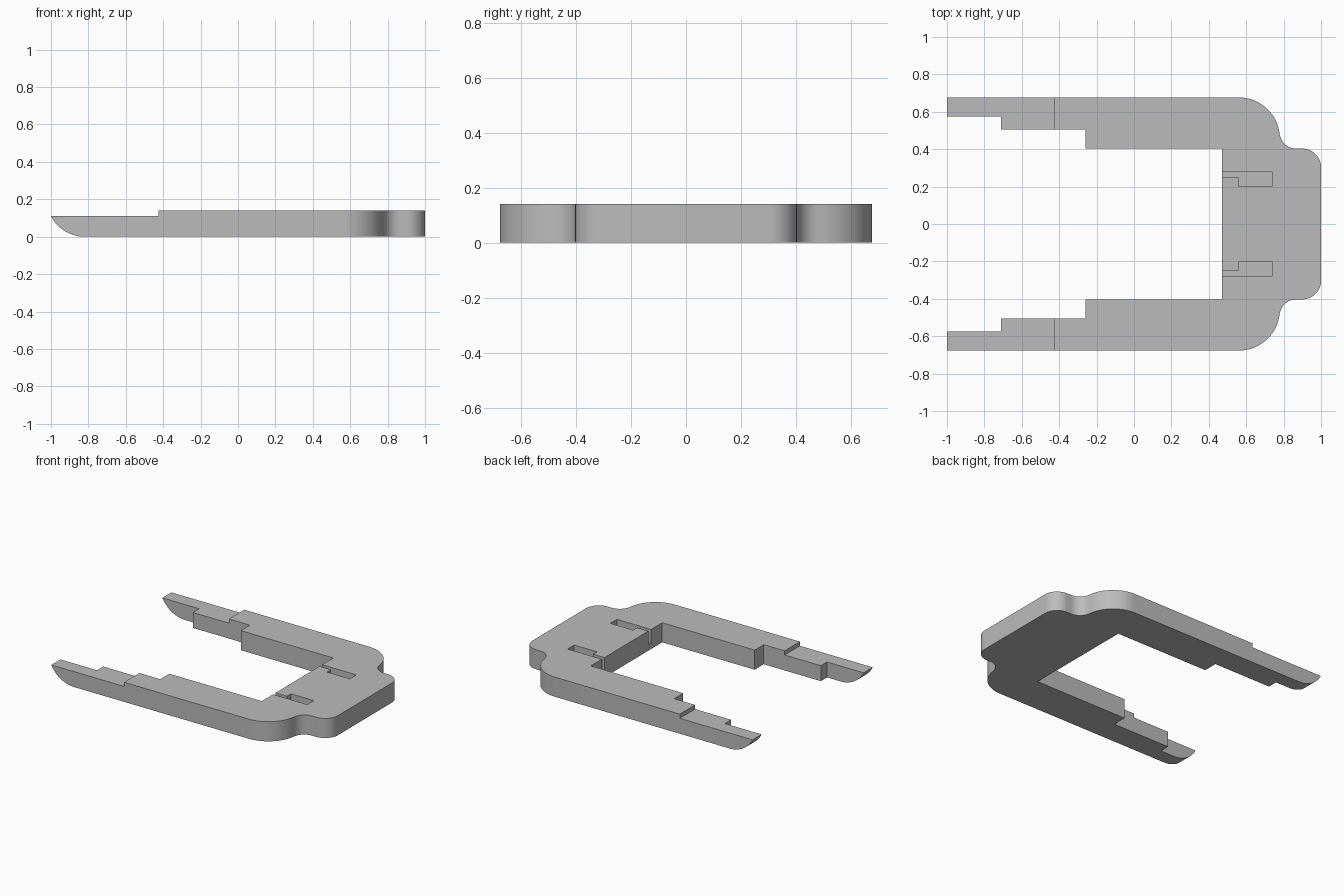
import bpy, bmesh
from math import sin, cos, radians, degrees, atan2
from mathutils import Vector

if "Cube" in bpy.data.objects:
    bpy.data.objects.remove(bpy.data.objects["Cube"])

HEIGHT = 0.14
HALF_WIDTH = 0.677

grey = bpy.data.materials.new("plain grey")
grey.use_nodes = True
grey.diffuse_color = (0.5, 0.5, 0.5, 1)
grey.node_tree.nodes["Principled BSDF"].inputs["Base Color"].default_value = (0.5, 0.5, 0.5, 1)


def arc(cx, cy, r, start, end, steps=16):
    angles = [radians(start + (end - start) * i / steps) for i in range(steps + 1)]
    return [(cx + r * cos(a), cy + r * sin(a)) for a in angles]


def prism(name, points, low, high, along="z"):
    """Extrude a closed outline along z (outline in xy) or y (outline in xz)."""
    bm = bmesh.new()
    place = (lambda p: (p[0], p[1], low)) if along == "z" else (lambda p: (p[0], low, p[1]))
    face = bm.faces.new([bm.verts.new(place(p)) for p in points])
    out = bmesh.ops.extrude_face_region(bm, geom=[face])
    shift = Vector((0, 0, high - low)) if along == "z" else Vector((0, high - low, 0))
    bmesh.ops.translate(bm, vec=shift, verts=[v for v in out["geom"] if isinstance(v, bmesh.types.BMVert)])
    bmesh.ops.recalc_face_normals(bm, faces=bm.faces)
    mesh = bpy.data.meshes.new(name)
    bm.to_mesh(mesh)
    bm.free()
    mesh.materials.append(grey)
    obj = bpy.data.objects.new(name, mesh)
    bpy.context.collection.objects.link(obj)
    return obj


def mirrored(points):
    return [(x, -y) for x, y in points]


# Fork outline: stepped prong inside, then the rounded shoulder and end corner
inner = [(0.47, 0.403), (-0.26, 0.403), (-0.26, 0.505), (-0.71, 0.505),
         (-0.71, 0.575), (-1, 0.575), (-1, HALF_WIDTH)]
shoulder_y, neck_x, neck_y = HALF_WIDTH - 0.22, 0.868, 0.493
meet = degrees(atan2(neck_y - shoulder_y, neck_x - 0.56))
outer = (arc(0.56, shoulder_y, 0.22, 90, meet)
         + arc(neck_x, neck_y, 0.09, 180 + meet, 270)[1:]
         + arc(0.9, 0.303, 0.1, 90, 0))
half = inner + outer
body = prism("fork_body", half + mirrored(half)[::-1], 0, HEIGHT)

# Cutters: lowered prong tops, curved toes and two keyed pockets
step = prism("step_cutter", [(-1.1, 0.11), (-0.425, 0.11), (-0.425, 0.3), (-1.1, 0.3)], -1, 1, "y")
toe = prism("toe_cutter", arc(-0.82, 0.202, 0.202, 270, 200) + [(-1.2, 0.13), (-1.2, -0.1), (-0.82, -0.1)],
            -1, 1, "y")
pocket = [(0.4, 0.277), (0.74, 0.277), (0.74, 0.203), (0.56, 0.203), (0.56, 0.248), (0.4, 0.248)]
pockets = [prism("pocket_cutter", p, 0.04, 0.3) for p in (pocket, mirrored(pocket))]

cutters = [step, toe] + pockets
for cutter in cutters:
    cutter.hide_render = True
    cut = body.modifiers.new("cut", 'BOOLEAN')
    cut.operation = 'DIFFERENCE'
    cut.solver = 'EXACT'
    cut.object = cutter

# Bake the cuts and drop the cutters
bpy.context.view_layer.update()
result = bpy.data.meshes.new_from_object(body.evaluated_get(bpy.context.evaluated_depsgraph_get()))
body.modifiers.clear()
body.data = result
for cutter in cutters:
    bpy.data.objects.remove(cutter)

# Smooth curved walls, crisp edges
for obj in bpy.context.selected_objects:
    obj.select_set(False)
body.select_set(True)
bpy.context.view_layer.objects.active = body
bpy.ops.object.shade_smooth_by_angle(angle=radians(30))
